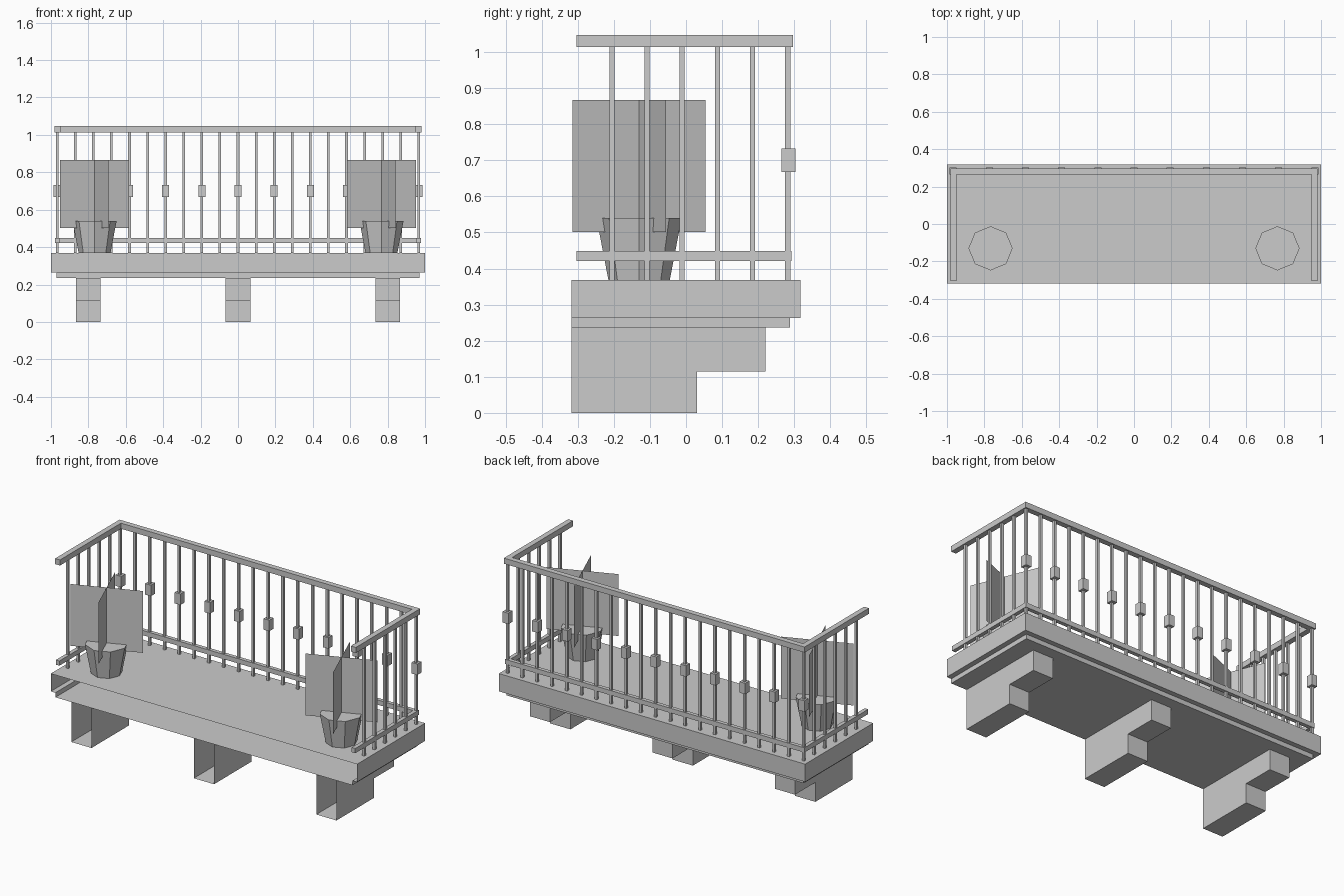
import bpy, bmesh, math
from mathutils import Matrix, Vector

if "Cube" in bpy.data.objects:
    bpy.data.objects.remove(bpy.data.objects["Cube"])

FRONT = -0.318      # wall side of the balcony
FLOOR = 0.368       # deck surface


def finish(bm, name):
    bmesh.ops.recalc_face_normals(bm, faces=bm.faces)
    me = bpy.data.meshes.new(name)
    bm.to_mesh(me)
    bm.free()
    ob = bpy.data.objects.new(name, me)
    bpy.context.collection.objects.link(ob)
    return ob


def box(bm, center, size):
    m = Matrix.Translation(center) @ Matrix.Diagonal((*size, 1))
    bmesh.ops.create_cube(bm, size=1, matrix=m)


def loft(bm, rings, closed=False):
    """Bridge successive rings of points with quads; returns the vertex rings."""
    vs = [[bm.verts.new(p) for p in r] for r in rings]
    n = len(vs[0])
    for a, b in zip(vs, vs[1:]):
        for i in range(n if closed else n - 1):
            j = (i + 1) % n
            bm.faces.new((a[i], a[j], b[j], b[i]))
    return vs


# Deck: stepped shell, open on the wall side
bm = bmesh.new()
levels = [(1.0, 0.317, FLOOR), (1.0, 0.317, 0.263), (0.97, 0.288, 0.263), (0.97, 0.288, 0.236)]
rings = loft(bm, [[(-x, FRONT, z), (-x, y, z), (x, y, z), (x, FRONT, z)] for x, y, z in levels])
bm.faces.new(rings[0])
bm.faces.new(rings[-1])
finish(bm, "deck")

# Support brackets: stepped profile, open on the wall side
profile = [(FRONT, 0), (0.03, 0), (0.03, 0.115), (0.22, 0.115), (0.22, 0.236)]
for cx, side in ((-0.8, "left"), (0, "middle"), (0.8, "right")):
    bm = bmesh.new()
    rings = loft(bm, [[(cx + s * 0.066, y, z) for y, z in profile] for s in (-1, 1)])
    for s, ring in zip((-1, 1), rings):
        top = bm.verts.new((cx + s * 0.066, FRONT, 0.236))
        bm.faces.new(ring + [top])
    finish(bm, f"{side}_bracket")


# Rails: mitred U shape around three sides
def rail(name, half, z0, z1, front):
    def ring(x, y, dx, dy):
        return [(x - dx, y - dy, z0), (x + dx, y + dy, z0), (x + dx, y + dy, z1), (x - dx, y - dy, z1)]
    x, y = 0.966, 0.281
    bm = bmesh.new()
    rings = loft(bm, [ring(-x, front, half, 0), ring(-x, y, half, -half),
                      ring(x, y, -half, -half), ring(x, front, -half, 0)], closed=True)
    bm.faces.new(rings[0])
    bm.faces.new(rings[-1])
    finish(bm, name)


rail("top_rail", 0.016, 1.014, 1.047, -0.304)
rail("bottom_rail", 0.0115, 0.421, 0.449, -0.303)

# Balusters: 21 along the back, 5 more down each side
spots = [(-0.967 + i * 0.0967, 0.282) for i in range(21)]
spots += [(s * 0.967, 0.282 - j * 0.0975) for s in (-1, 1) for j in range(1, 6)]
bm = bmesh.new()
for x, y in spots:
    box(bm, (x, y, (FLOOR + 1.014) / 2), (0.014, 0.014, 1.014 - FLOOR))
finish(bm, "balusters")

# Ornament blocks on every second back baluster
bm = bmesh.new()
for x, y in spots[:21:2]:
    box(bm, (x, y + 0.002, 0.7), (0.037, 0.038, 0.065))
finish(bm, "baluster_blocks")

# Flared eight-sided pots with crossed leaf planes
for cx, side in ((-0.767, "left"), (0.767, "right")):
    c = Vector((cx, -0.13, 0))
    bm = bmesh.new()
    rings = loft(bm, [[c + Vector((r * math.cos(a), r * math.sin(a), z))
                       for a in (math.tau * k / 8 for k in range(8))]
                      for r, z in ((0.085, FLOOR), (0.118, 0.54))], closed=True)
    bm.faces.new(rings[1])
    finish(bm, f"{side}_pot")

    bm = bmesh.new()
    for deg in (22.0, -68.0):
        a = math.radians(deg)
        d = Vector((math.cos(a), math.sin(a), 0)) * 0.199
        lo, hi = Vector((0, 0, 0.502)), Vector((0, 0, 0.867))
        loft(bm, [[c - d + lo, c + d + lo], [c - d + hi, c + d + hi]])
    finish(bm, f"{side}_plant")
